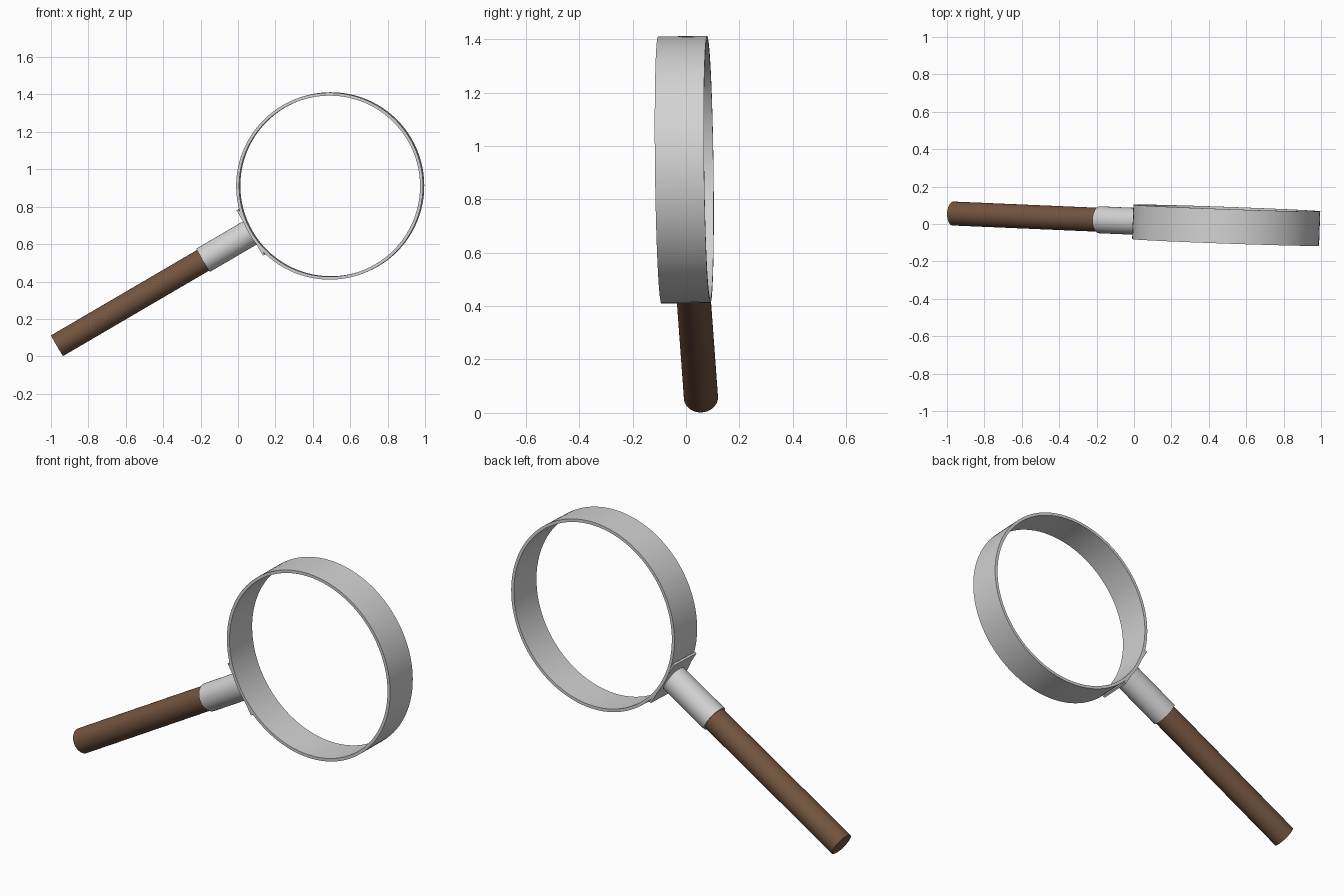
import bpy, bmesh, math
from mathutils import Matrix, Vector

if "Cube" in bpy.data.objects:
    bpy.data.objects.remove(bpy.data.objects["Cube"])

# Local frame: X runs from handle to lens ring centre, Y is the ring axis
centre = Vector((0.493, -0.0065, 0.911))
butt = Vector((-0.967, 0.056, 0.057))
ax = (centre - butt).normalized()
n = Vector((0.034, 1.0, 0.0117))
ay = (n - ax * n.dot(ax)).normalized()
az = ax.cross(ay)
frame = Matrix((ax, ay, az)).transposed().to_4x4()
frame.translation = centre
length = (centre - butt).length


def material(name, rgb):
    m = bpy.data.materials.new(name)
    m.diffuse_color = (*rgb, 1)
    m.use_nodes = True
    m.node_tree.nodes["Principled BSDF"].inputs["Base Color"].default_value = m.diffuse_color
    return m


metal = material("brushed_metal", (0.65, 0.65, 0.65))
wood = material("brown_wood", (0.171, 0.089, 0.05))


def finish(name, bm, mat):
    bmesh.ops.recalc_face_normals(bm, faces=bm.faces)
    me = bpy.data.meshes.new(name)
    bm.to_mesh(me)
    bm.free()
    ob = bpy.data.objects.new(name, me)
    bpy.context.collection.objects.link(ob)
    me.materials.append(mat)
    ob.matrix_world = frame
    bpy.ops.object.select_all(action='DESELECT')
    ob.select_set(True)
    bpy.context.view_layer.objects.active = ob
    bpy.ops.object.shade_smooth_by_angle(angle=math.radians(35))
    return ob


def rod(name, x0, x1, r, mat):
    bm = bmesh.new()
    m = Matrix.Translation(((x0 + x1) / 2, 0, 0)) @ Matrix.Rotation(math.pi / 2, 4, 'Y')
    bmesh.ops.create_cone(bm, cap_ends=True, segments=48, radius1=r, radius2=r,
                          depth=x1 - x0, matrix=m)
    return finish(name, bm, mat)


# Lens ring: rectangular profile spun about the ring axis
bm = bmesh.new()
profile = [(0.5, -0.092), (0.5, 0.092), (0.484, 0.092), (0.484, -0.092)]
verts = [bm.verts.new((r, y, 0)) for r, y in profile]
edges = [bm.edges.new((verts[i], verts[(i + 1) % 4])) for i in range(4)]
bmesh.ops.spin(bm, geom=verts + edges, cent=(0, 0, 0), axis=(0, 1, 0),
               angle=math.tau, steps=96, use_merge=True)
bmesh.ops.remove_doubles(bm, verts=bm.verts, dist=1e-5)
finish("lens_ring", bm, metal)

# Thin mounting plate tangent to the ring
bm = bmesh.new()
bmesh.ops.create_cube(bm, size=1, matrix=Matrix.Translation((-0.49, 0, 0))
                      @ Matrix.Diagonal((0.011, 0.18, 0.28, 1)))
finish("mounting_plate", bm, metal)

# Ferrule and handle
rod("ferrule", -0.787, -0.488, 0.072, metal)
rod("handle", -length, -0.70, 0.064, wood)
